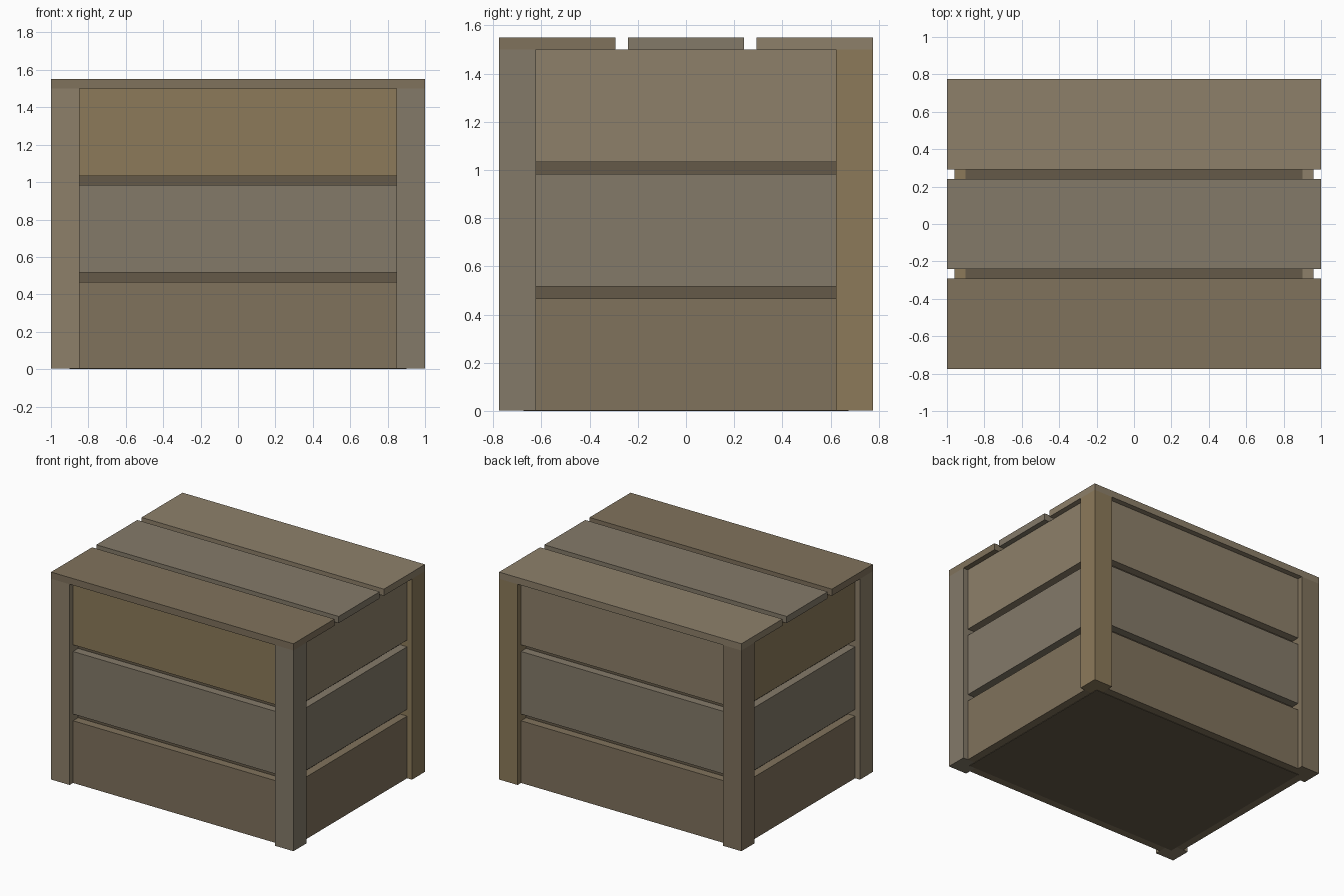
import bpy, bmesh

if "Cube" in bpy.data.objects:
    bpy.data.objects.remove(bpy.data.objects["Cube"])


def material(name, hex_code):
    # sRGB hex to linear colour
    rgb = [int(hex_code[i:i + 2], 16) / 255 for i in (0, 2, 4)]
    lin = [((c + 0.055) / 1.055) ** 2.4 for c in rgb]
    m = bpy.data.materials.new(name)
    m.diffuse_color = (*lin, 1)
    m.use_nodes = True
    m.node_tree.nodes["Principled BSDF"].inputs["Base Color"].default_value = m.diffuse_color
    return m


TAN = material("tan_wood", "8d806a")
GREY = material("grey_wood", "847a69")
BROWN = material("brown_wood", "80725c")
OCHRE = material("ochre_wood", "8c7a5a")
DARK = material("dark_wood", "655a48")


def box(name, x, y, z, mat):
    """Box spanning the given (min, max) range on each axis."""
    bm = bmesh.new()
    bmesh.ops.create_cube(bm, size=1)
    for v in bm.verts:
        v.co = [r[0] if c < 0 else r[1] for r, c in zip((x, y, z), v.co)]
    mesh = bpy.data.meshes.new(name)
    bm.to_mesh(mesh)
    bm.free()
    mesh.materials.append(mat)
    obj = bpy.data.objects.new(name, mesh)
    bpy.context.collection.objects.link(obj)
    return obj


W, D, H = 1.0, 0.775, 1.5      # half width, half depth, body height
POST = 0.153                   # post thickness
INSET, THICK, GAP = 0.04, 0.06, 0.05
BASE = 0.003


def span(sign, outer, thickness):
    return tuple(sorted((sign * outer, sign * (outer - thickness))))


# Dark inner box seen through the gaps
inner = INSET + THICK
box("inner_box", (-W + inner, W - inner), (-D + inner, D - inner), (0, H), DARK)

# Corner posts
for sx, sy, name, mat in ((-1, -1, "front_left", TAN), (1, -1, "front_right", GREY),
                          (-1, 1, "back_left", BROWN), (1, 1, "back_right", OCHRE)):
    box(name + "_post", span(sx, W, POST), span(sy, D, POST), (BASE, H), mat)

# Three recessed planks on every side, bottom to top
plank_h = (H - 2 * GAP) / 3
px, py = W - POST, D - POST
for i, level in enumerate(("lower", "middle", "upper")):
    z0 = i * (plank_h + GAP)
    z = (max(z0, BASE), z0 + plank_h)
    for side, s, mats in (("front", -1, (BROWN, GREY, OCHRE)), ("back", 1, (BROWN, GREY, TAN))):
        box(f"{side}_{level}_plank", (-px, px), span(s, D - INSET, THICK), z, mats[i])
    for side, s, mats in (("left", -1, (BROWN, GREY, OCHRE)), ("right", 1, (BROWN, GREY, TAN))):
        box(f"{side}_{level}_plank", span(s, W - INSET, THICK), (-py, py), z, mats[i])

# Lid planks
lid_w = (2 * D - 2 * GAP) / 3
for i, (name, mat) in enumerate((("front", BROWN), ("middle", GREY), ("back", TAN))):
    y0 = -D + i * (lid_w + GAP)
    box(name + "_lid_plank", (-W, W), (y0, y0 + lid_w), (H, H + 0.05), mat)
